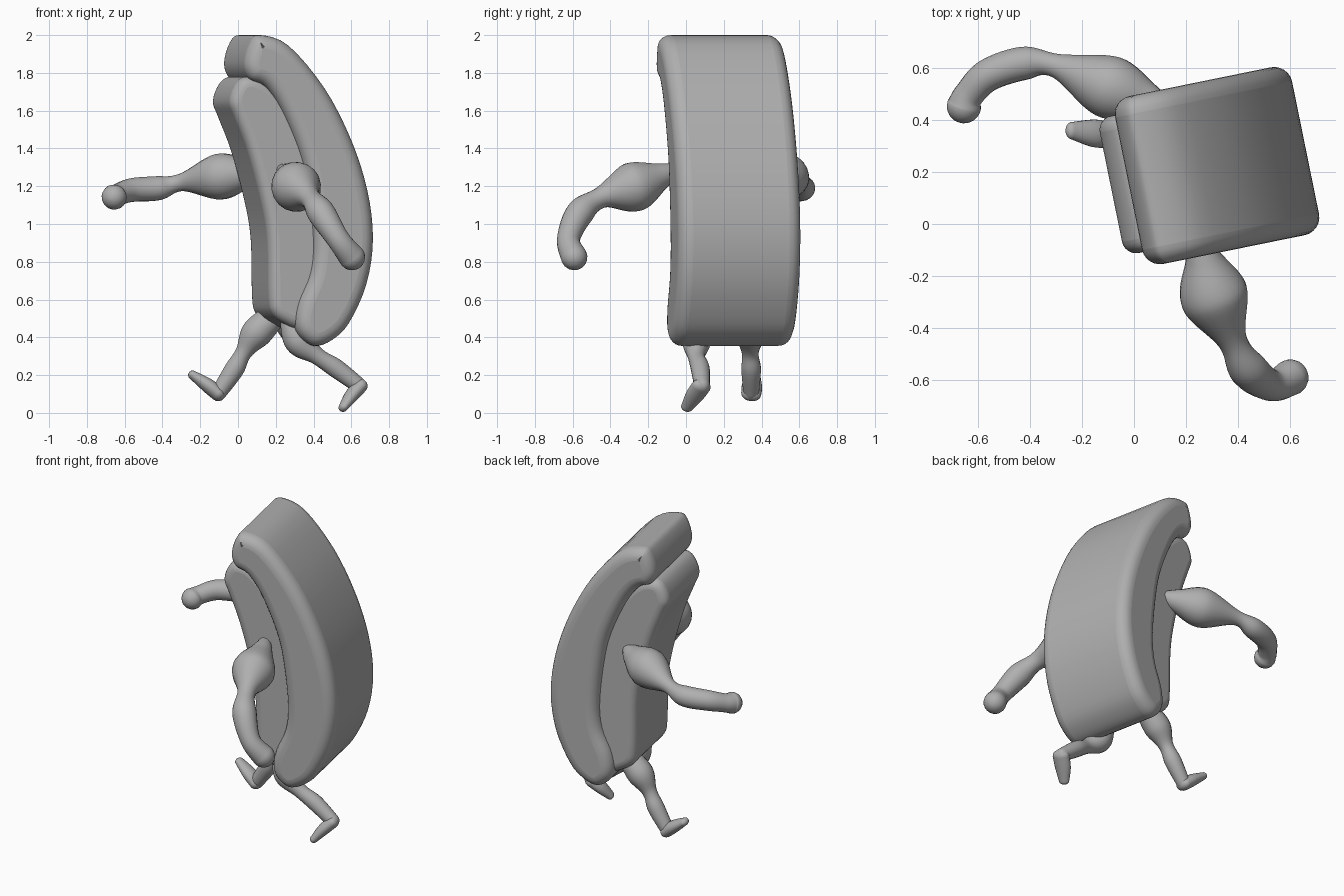
import bpy, bmesh, math
from mathutils import Vector, Matrix

cube = bpy.data.objects.get("Cube")
if cube:
    bpy.data.objects.remove(cube)

GREY = (0.43, 0.43, 0.43, 1)
mat = bpy.data.materials.new("plain grey")
mat.use_nodes = True
mat.diffuse_color = GREY
mat.node_tree.nodes["Principled BSDF"].inputs["Base Color"].default_value = GREY


def spline(points, steps, closed):
    """Catmull-Rom samples through points of any dimension."""
    n = len(points)
    pick = (lambda i: points[i % n]) if closed else (lambda i: points[max(0, min(n - 1, i))])
    out = []
    for i in range(n if closed else n - 1):
        a, b, c, d = (Vector(pick(i + k)) for k in (-1, 0, 1, 2))
        for s in range(steps):
            t = s / steps
            out.append(0.5 * (2 * b + (c - a) * t + (2 * a - 5 * b + 4 * c - d) * t * t
                              + (3 * b - a - 3 * c + d) * t ** 3))
    if not closed:
        out.append(Vector(points[-1]))
    return out


def finish(bm, name, angle):
    bmesh.ops.recalc_face_normals(bm, faces=bm.faces)
    mesh = bpy.data.meshes.new(name)
    bm.to_mesh(mesh)
    bm.free()
    mesh.materials.append(mat)
    obj = bpy.data.objects.new(name, mesh)
    bpy.context.collection.objects.link(obj)
    bpy.ops.object.select_all(action="DESELECT")
    obj.select_set(True)
    bpy.context.view_layer.objects.active = obj
    bpy.ops.object.shade_smooth_by_angle(angle=math.radians(angle))
    return obj


TURN = math.radians(11.5)
CENTRE = Vector((0.32, 0.225, 0))
ACROSS = Vector((-math.sin(TURN), math.cos(TURN), 0))


def slab(name, outline, half, round_size):
    """Side profile extruded across the body, turned and softly bevelled."""
    shift = half * math.sin(TURN)
    bm = bmesh.new()
    verts = [bm.verts.new(((p.x - CENTRE.x - shift) / math.cos(TURN), -half, p.y))
             for p in spline(outline, 4, True)]
    face = bm.faces.new(verts)
    new = bmesh.ops.extrude_face_region(bm, geom=[face])["geom"]
    bmesh.ops.translate(bm, vec=(0, 2 * half, 0),
                        verts=[v for v in new if isinstance(v, bmesh.types.BMVert)])
    bm.transform(Matrix.Translation(CENTRE) @ Matrix.Rotation(TURN, 4, "Z"))
    obj = finish(bm, name, 50)
    bev = obj.modifiers.new("soft_edges", "BEVEL")
    bev.width = round_size
    bev.segments = 6
    bev.limit_method = "ANGLE"
    bev.angle_limit = math.radians(60)
    bev.use_clamp_overlap = False


def limb(name, points, widen=1, sides=20):
    """Tube through (x, y, z, radius) points with domed ends, widened across the body."""
    path = spline(points, 8, False)
    rings = [(p.xyz, p.w) for p in path]
    for end, nxt, at_start in ((path[0], path[1], True), (path[-1], path[-2], False)):
        out = (end.xyz - nxt.xyz).normalized()
        for k in range(1, 6):
            a = k / 5 * math.radians(86)
            ring = (end.xyz + out * end.w * math.sin(a), end.w * math.cos(a))
            rings.insert(0, ring) if at_start else rings.append(ring)
    bm = bmesh.new()
    loops = []
    first = (rings[1][0] - rings[0][0]).normalized()
    side = ACROSS if abs(first.dot(ACROSS)) < 0.8 else first.orthogonal()
    for i, (c, r) in enumerate(rings):
        d = (rings[min(i + 1, len(rings) - 1)][0] - rings[max(i - 1, 0)][0]).normalized()
        side = (side - d * side.dot(d)).normalized()
        up = d.cross(side)
        loops.append([bm.verts.new(c + r * (side * widen * math.cos(t) + up * math.sin(t)))
                      for t in (2 * math.pi * k / sides for k in range(sides))])
    for a, b in zip(loops, loops[1:]):
        for k in range(sides):
            j = (k + 1) % sides
            bm.faces.new((a[k], a[j], b[j], b[k]))
    bm.faces.new(loops[0])
    bm.faces.new(loops[-1])
    finish(bm, name, 80)


# Curved outer shell
slab("outer_shell", [
    (0.13, 2.0), (0.28, 1.945), (0.47, 1.72), (0.61, 1.45), (0.697, 1.18), (0.727, 0.92),
    (0.692, 0.68), (0.6, 0.475), (0.51, 0.385), (0.42, 0.355), (0.345, 0.405), (0.317, 0.48),
    (0.335, 0.59), (0.395, 0.74), (0.41, 0.92), (0.38, 1.2), (0.335, 1.39), (0.24, 1.61),
    (0.155, 1.73), (0.075, 1.77), (0.045, 1.85), (0.075, 1.96)], 0.33, 0.07)

# Narrower filling held inside the curve
slab("inner_filling", [
    (-0.035, 1.65), (-0.005, 1.56), (0.06, 1.39), (0.13, 1.13), (0.165, 0.92), (0.172, 0.62),
    (0.19, 0.53), (0.25, 0.478), (0.34, 0.455), (0.42, 0.6), (0.45, 0.8), (0.45, 0.95),
    (0.42, 1.2), (0.38, 1.4), (0.28, 1.62), (0.16, 1.75), (0.06, 1.78), (0, 1.745)],
    0.27, 0.055)

# Arms
limb("front_arm", [
    (0.24, -0.06, 1.28, 0.04), (0.265, -0.13, 1.255, 0.07), (0.31, -0.28, 1.195, 0.132),
    (0.38, -0.45, 1.14, 0.057), (0.44, -0.56, 1.06, 0.074), (0.53, -0.622, 0.92, 0.061),
    (0.603, -0.592, 0.825, 0.07)])
limb("back_arm", [
    (0.13, 0.43, 1.29, 0.035), (0.05, 0.47, 1.27, 0.075), (-0.1, 0.53, 1.25, 0.122),
    (-0.3, 0.61, 1.22, 0.047), (-0.42, 0.62, 1.19, 0.064), (-0.56, 0.575, 1.18, 0.063),
    (-0.635, 0.5, 1.155, 0.058), (-0.655, 0.455, 1.143, 0.067)])

# Legs and feet
limb("front_leg", [
    (0.27, 0.06, 0.5, 0.05), (0.32, 0.055, 0.38, 0.075), (0.42, 0.055, 0.3, 0.046),
    (0.52, 0.075, 0.235, 0.05), (0.64, 0.085, 0.145, 0.042)])
limb("front_foot", [
    (0.645, 0.08, 0.14, 0.038), (0.6, 0.045, 0.09, 0.036), (0.558, 0.005, 0.03, 0.024)],
    widen=1.4)
limb("back_leg", [
    (0.22, 0.34, 0.54, 0.06), (0.1, 0.34, 0.425, 0.082), (0.03, 0.34, 0.32, 0.045),
    (-0.02, 0.345, 0.23, 0.052), (-0.1, 0.345, 0.11, 0.042)])
limb("back_foot", [
    (-0.105, 0.345, 0.1, 0.038), (-0.16, 0.35, 0.145, 0.038), (-0.24, 0.36, 0.2, 0.024)],
    widen=1.4)
